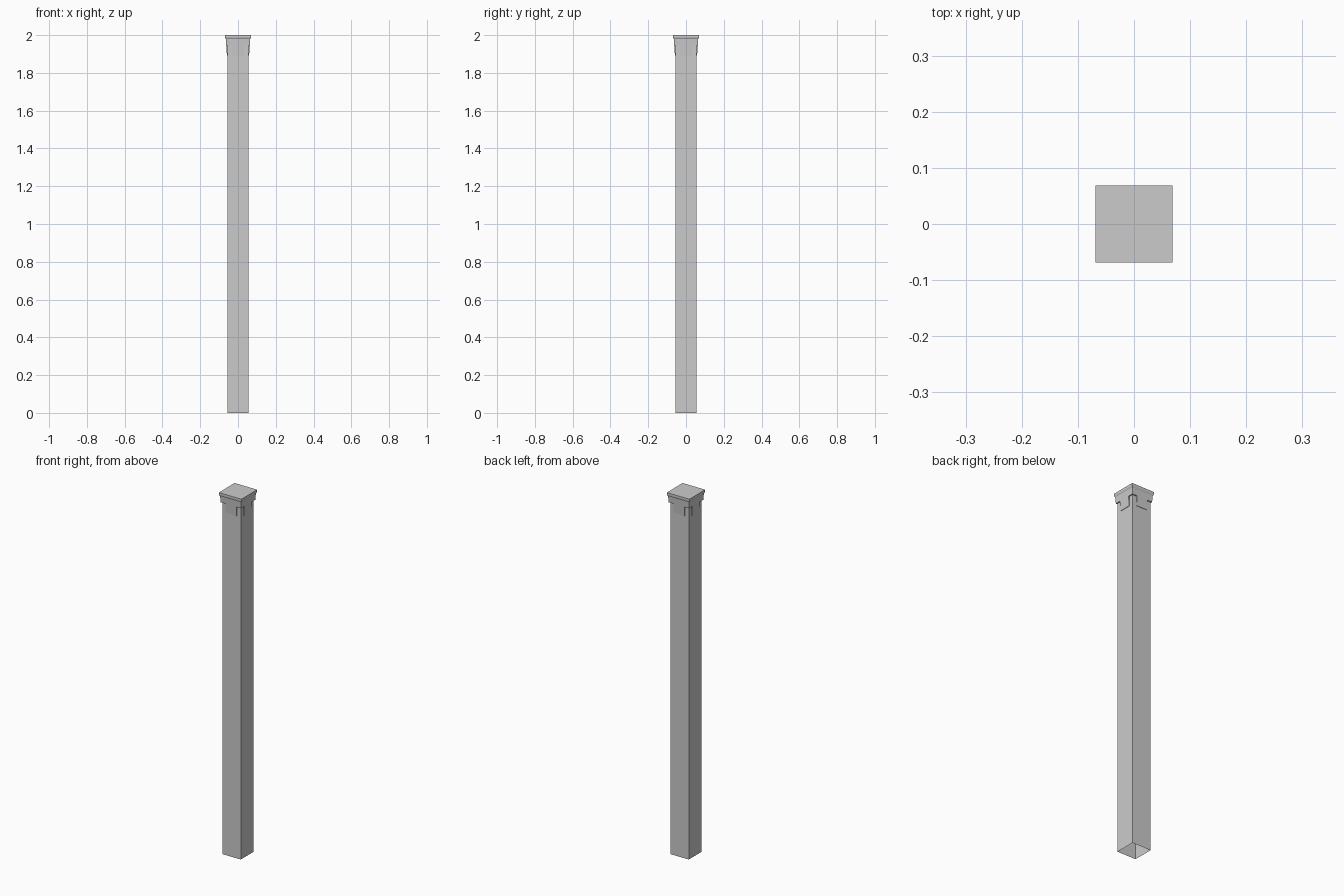
import bpy, bmesh
from math import pi
from mathutils import Matrix

if "Cube" in bpy.data.objects:
    bpy.data.objects.remove(bpy.data.objects["Cube"])

POST = 0.0565            # half width of the post
TOP, RIM, NECK, CORNER, TAB = 2.0, 1.988, 1.98, 1.945, 1.892


def finish(name, bm, merge=True):
    if merge:
        bmesh.ops.remove_doubles(bm, verts=bm.verts, dist=1e-5)
    bmesh.ops.recalc_face_normals(bm, faces=bm.faces)
    me = bpy.data.meshes.new(name)
    bm.to_mesh(me)
    bm.free()
    ob = bpy.data.objects.new(name, me)
    bpy.context.collection.objects.link(ob)
    return ob


def square_loft(name, rings, cap_top=False, cap_bottom=False):
    """Skin a stack of (half width, z) squares."""
    bm = bmesh.new()
    loops = [[bm.verts.new((sx * h, sy * h, z))
              for sx, sy in ((-1, -1), (1, -1), (1, 1), (-1, 1))] for h, z in rings]
    for a, b in zip(loops, loops[1:]):
        for i in range(4):
            j = (i + 1) % 4
            bm.faces.new((a[i], a[j], b[j], b[i]))
    if cap_top:
        bm.faces.new(loops[-1])
    if cap_bottom:
        bm.faces.new(loops[0][::-1])
    return finish(name, bm)


def flare(z):
    """Half width of the skirt, widening towards the rim."""
    return 0.0587 + (z - TAB) / (NECK - TAB) * 0.0058


# Hollow post, open at the bottom
square_loft("post", [(POST, 0), (POST, NECK)])

# Cap plate with a chamfered lower edge
square_loft("cap_plate", [(POST, NECK), (flare(NECK), NECK), (0.066, 1.982),
                          (0.069, RIM), (0.069, TOP)], cap_top=True)

# Flared skirt: one side with a hanging tab, turned four times
bm = bmesh.new()
c, n, t = flare(CORNER), flare(NECK), 0.033
outline = [(-n, NECK), (-c, CORNER), (-t, CORNER), (-t, TAB),
           (t, TAB), (t, CORNER), (c, CORNER), (n, NECK)]
for k in range(4):
    rot = Matrix.Rotation(k * pi / 2, 3, 'Z')
    outer = [bm.verts.new(rot @ Matrix.Identity(3) @ bm.verts.new((x, -flare(z), z)).co)
             for x, z in outline]
    inner = [bm.verts.new(rot @ bm.verts.new((max(-POST, min(POST, x)), -POST, z)).co)
             for x, z in outline]
    bm.faces.new(outer)
    for i in range(1, 6):          # underside and tab edges back to the post
        bm.faces.new((outer[i], outer[i + 1], inner[i + 1], inner[i]))
bmesh.ops.delete(bm, geom=[v for v in bm.verts if not v.link_faces], context='VERTS')
finish("cap_skirt", bm)
